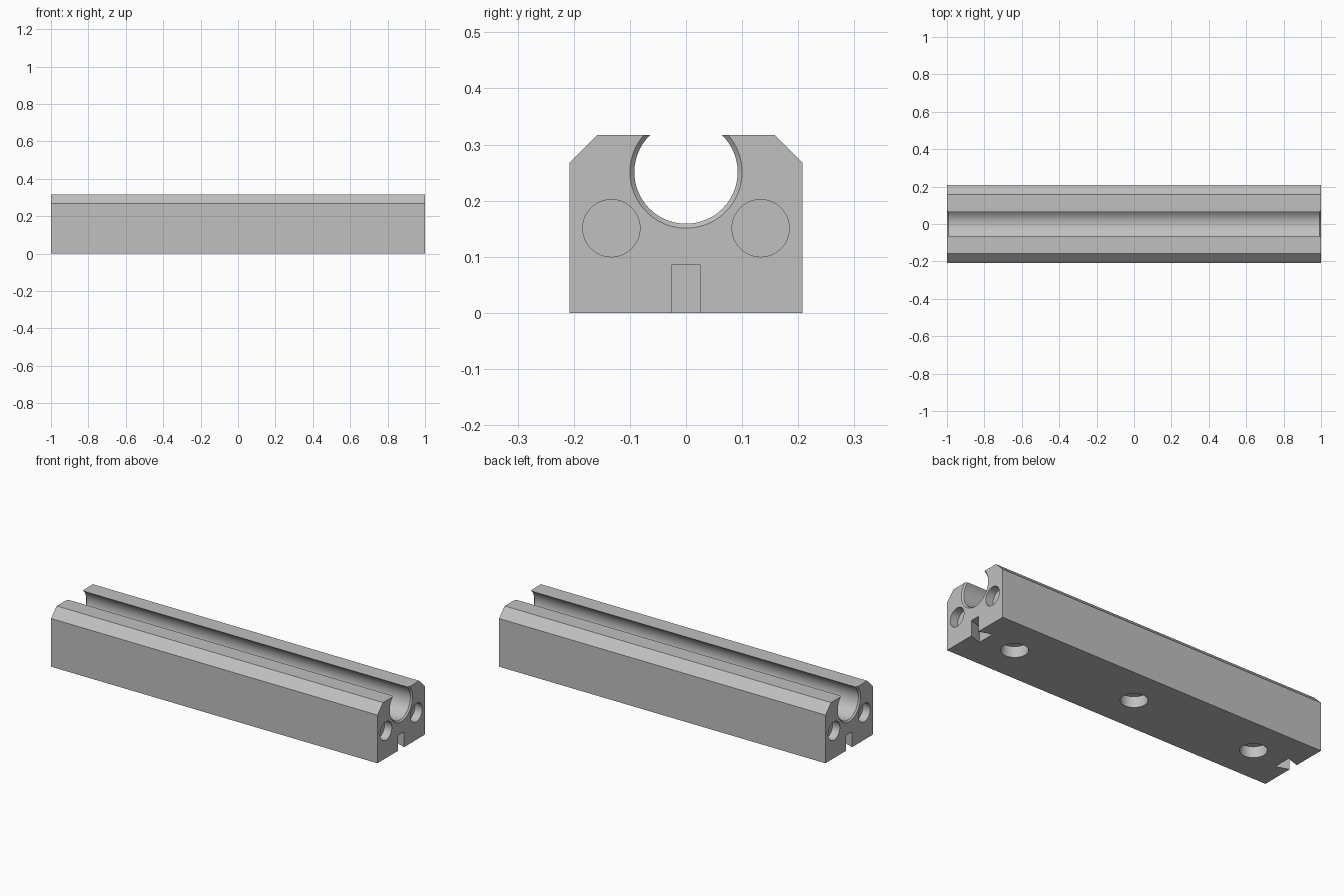
import bpy
import bmesh
import math

cube = bpy.data.objects.get("Cube")
if cube:
    bpy.data.objects.remove(cube, do_unlink=True)

grey = bpy.data.materials.new("plain grey")
grey.use_nodes = True
GREY = (0.53, 0.53, 0.53, 1)
grey.diffuse_color = GREY
grey.node_tree.nodes["Principled BSDF"].inputs["Base Color"].default_value = GREY


def make_object(name, bm):
    bmesh.ops.recalc_face_normals(bm, faces=bm.faces)
    mesh = bpy.data.meshes.new(name)
    bm.to_mesh(mesh)
    bm.free()
    mesh.materials.append(grey)
    ob = bpy.data.objects.new(name, mesh)
    bpy.context.collection.objects.link(ob)
    return ob


def prism(name, points, direction):
    """Extrude a closed 3D outline along a direction."""
    bm = bmesh.new()
    face = bm.faces.new([bm.verts.new(p) for p in points])
    new = bmesh.ops.extrude_face_region(bm, geom=[face])["geom"]
    verts = [g for g in new if isinstance(g, bmesh.types.BMVert)]
    bmesh.ops.translate(bm, verts=verts, vec=direction)
    return make_object(name, bm)


def lathe(name, profile, centre, axis="X", sides=64):
    """Solid of revolution from (position, radius) pairs along an axis."""
    bm = bmesh.new()
    rings = []
    for t, r in profile:
        ring = []
        for i in range(sides):
            a = math.tau * i / sides
            u, v = r * math.cos(a), r * math.sin(a)
            p = (t, u, v) if axis == "X" else (u, v, t)
            ring.append(bm.verts.new([c + q for c, q in zip(centre, p)]))
        rings.append(ring)
    for a, b in zip(rings, rings[1:]):
        for i in range(sides):
            j = (i + 1) % sides
            bm.faces.new((a[i], a[j], b[j], b[i]))
    bm.faces.new(rings[0])
    bm.faces.new(rings[-1])
    return make_object(name, bm)


# Rail body with chamfered upper edges
half = [(0.208, 0), (0.208, 0.267), (0.158, 0.317)]
outline = half + [(-y, z) for y, z in reversed(half)]
rail = prism("rail_body", [(-1, y, z) for y, z in outline], (2, 0, 0))

# Open-topped bore, flared at both ends
cutters = [lathe("bore_cutter", [(-1.01, 0.11), (-0.992, 0.092), (0.992, 0.092),
                                 (1.01, 0.11)], (0, 0, 0.251), sides=96)]

for s in (-1, 1):
    # Blind round recesses in the end faces
    for y in (-0.133, 0.133):
        cutters.append(lathe("end_recess_cutter", [(-0.045, 0.051), (0.045, 0.051)],
                             (s, y, 0.151)))
    # Dovetail key slots, widening inwards
    slot = [(s * 0.93, -0.05), (s * 0.93, 0.05), (s, 0.026), (s * 1.02, 0.026),
            (s * 1.02, -0.026), (s, -0.026)]
    cutters.append(prism("key_slot_cutter", [(x, y, -0.02) for x, y in slot],
                         (0, 0, 0.105)))

# Blind round recesses in the underside
for x in (-0.75, 0, 0.75):
    cutters.append(lathe("base_recess_cutter", [(-0.06, 0.067), (0.06, 0.067)],
                         (x, 0, 0), axis="Z"))

# Cut everything from the body
bpy.ops.object.select_all(action="DESELECT")
rail.select_set(True)
bpy.context.view_layer.objects.active = rail
for cutter in cutters:
    cutter.hide_render = True
    mod = rail.modifiers.new("cut", "BOOLEAN")
    mod.operation = "DIFFERENCE"
    mod.solver = "EXACT"
    mod.object = cutter
    bpy.ops.object.modifier_apply(modifier=mod.name)
for cutter in cutters:
    bpy.data.objects.remove(cutter, do_unlink=True)
bpy.ops.object.shade_smooth_by_angle(angle=math.radians(25))
